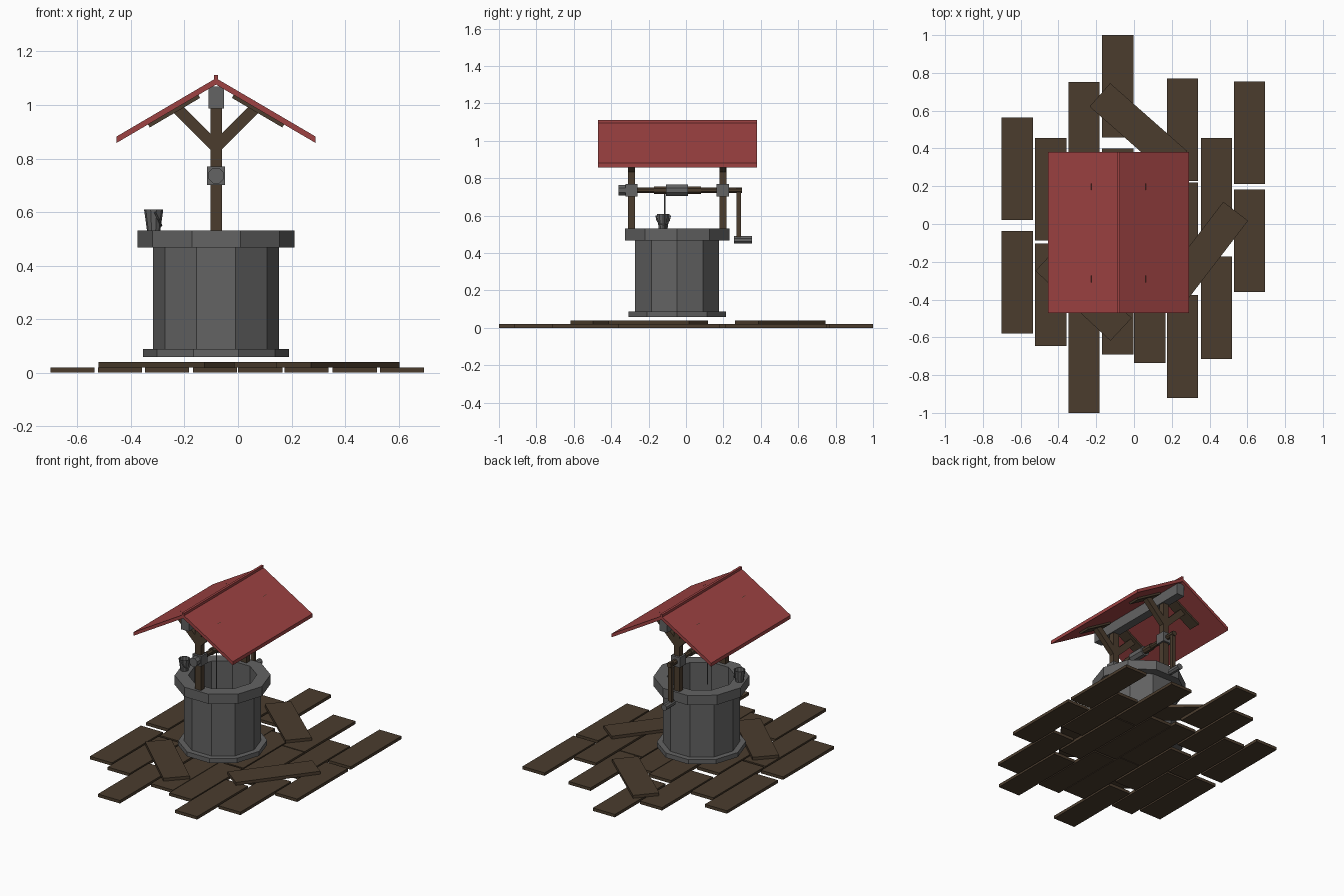
import bpy, bmesh
from math import cos, sin, pi, radians, atan
from mathutils import Matrix, Vector

if "Cube" in bpy.data.objects:
    bpy.data.objects.remove(bpy.data.objects["Cube"])


def material(name, color):
    m = bpy.data.materials.new(name)
    m.use_nodes = True
    m.diffuse_color = (*color, 1)
    bsdf = next(n for n in m.node_tree.nodes if n.type == 'BSDF_PRINCIPLED')
    bsdf.inputs["Base Color"].default_value = (*color, 1)
    return m


WOOD = material("dark wood", (0.07, 0.046, 0.027))
STONE = material("grey stone", (0.125, 0.125, 0.125))
RED = material("roof red", (0.34, 0.055, 0.055))

CX, CY = -0.082, -0.047      # centre of the well
AXLE_Z = 0.736


def finish(name, bm, mat):
    bmesh.ops.recalc_face_normals(bm, faces=bm.faces)
    me = bpy.data.meshes.new(name)
    bm.to_mesh(me)
    bm.free()
    me.materials.append(mat)
    ob = bpy.data.objects.new(name, me)
    bpy.context.collection.objects.link(ob)
    return ob


def box(name, center, size, mat, angle=0, axis='Z'):
    bm = bmesh.new()
    bmesh.ops.create_cube(bm, size=1)
    bm.transform(Matrix.Translation(center) @ Matrix.Rotation(angle, 4, axis)
                 @ Matrix.Diagonal((*size, 1)))
    return finish(name, bm, mat)


def rod(name, start, end, radius, mat, sides=8):
    """Cylinder between two points."""
    a, b = Vector(start), Vector(end)
    bm = bmesh.new()
    bmesh.ops.create_cone(bm, cap_ends=True, segments=sides, radius1=radius,
                          radius2=radius, depth=(b - a).length)
    turn = (b - a).to_track_quat('Z', 'Y').to_matrix().to_4x4()
    bm.transform(Matrix.Translation((a + b) / 2) @ turn
                 @ Matrix.Rotation(pi / sides, 4, 'Z'))
    return finish(name, bm, mat)


def lathe(name, x, y, profile, sides, mat):
    """Closed (radius, z) profile swept around a vertical axis."""
    bm = bmesh.new()
    rings = [[bm.verts.new((x + r * cos(2 * pi * i / sides),
                            y + r * sin(2 * pi * i / sides), z))
              for r, z in profile] for i in range(sides)]
    n = len(profile)
    for i in range(sides):
        a, b = rings[i], rings[(i + 1) % sides]
        for j in range(n):
            k = (j + 1) % n
            bm.faces.new((a[j], b[j], b[k], a[k]))
    return finish(name, bm, mat)


def tube(name, outer, inner, z0, z1):
    lathe(name, CX, CY, [(outer, z0), (outer, z1), (inner, z1), (inner, z0)], 10, STONE)


# Ground planks: column centre and the front end of each plank
LENGTH, WIDTH, THICK = 0.543, 0.165, 0.02
columns = {
    -0.618: (-0.58, 0.02), -0.441: (-0.645, -0.087), -0.265: (-1.0, -0.4, 0.21),
    -0.086: (-0.69, -0.142, 0.457), 0.083: (-0.735, -0.18),
    0.256: (-0.92, -0.322, 0.228), 0.436: (-0.715, -0.087), 0.612: (-0.36, 0.211),
}
for x, fronts in columns.items():
    for y in fronts:
        box("ground_plank", (x, y + LENGTH / 2, THICK / 2), (WIDTH, LENGTH, THICK), WOOD)
for x, y, deg in ((0.023, 0.504, -41.4), (0.373, -0.148, 52.5), (-0.267, -0.373, -43)):
    box("loose_plank", (x, y, THICK * 1.5), (LENGTH, WIDTH, THICK), WOOD, radians(deg))

# Stone well
tube("well_base", 0.273, 0.21, 0.058, 0.089)
tube("well_wall", 0.236, 0.21, 0.085, 0.47)
tube("well_rim", 0.2935, 0.21, 0.467, 0.532)

# Roof
HALF, RIDGE, EAVE, SLAB = 0.372, 1.1, 0.882, 0.024
pitch = atan((RIDGE - EAVE) / HALF)
for side, name in ((-1, "roof_right"), (1, "roof_left")):
    bm = bmesh.new()
    face = bm.faces.new([bm.verts.new((CX + side * x, -0.47, z)) for x, z in (
        (0, RIDGE), (HALF, EAVE), (HALF, EAVE - SLAB), (0, RIDGE - SLAB))])
    ext = bmesh.ops.extrude_face_region(bm, geom=[face])
    bmesh.ops.translate(bm, vec=(0, 0.85, 0),
                        verts=[v for v in ext["geom"] if isinstance(v, bmesh.types.BMVert)])
    finish(name, bm, RED)
box("roof_ridge", (CX, -0.045, 1.1), (0.016, 0.85, 0.024), RED)
box("ridge_beam", (CX, -0.045, 1.028), (0.058, 0.81, 0.082), STONE)

# Posts, braces, roof battens and axle bearings at each end
for y in (CY - 0.244, CY + 0.244):
    box("post", (CX, y, 0.765), (0.043, 0.038, 0.47), WOOD)
    box("axle_bearing", (CX, y, AXLE_Z), (0.066, 0.066, 0.068), STONE)
    for side in (-1, 1):
        box("brace", (CX + side * 0.078, y, 0.92), (0.23, 0.036, 0.042), WOOD,
            -side * pi / 4, 'Y')
        box("roof_batten", (CX + side * 0.158, y, 0.979), (0.218, 0.08, 0.018), WOOD,
            side * pitch, 'Y')

# Winding axle along y, from thin shaft to the rope drum
for name, y0, y1, radius, mat in (
        ("axle", -0.33, 0.30, 0.017, WOOD), ("axle_sleeve", -0.17, 0.08, 0.023, WOOD),
        ("rope_drum", -0.107, 0.01, 0.034, STONE), ("axle_cap", -0.36, -0.32, 0.031, STONE)):
    rod(name, (CX, y0, AXLE_Z), (CX, y1, AXLE_Z), radius, mat)

# Crank
box("crank_arm", (CX, 0.281, 0.615), (0.026, 0.024, 0.27), WOOD)
rod("crank_handle", (CX, 0.257, 0.471), (CX, 0.353, 0.471), 0.021, STONE)

# Rope and bucket
rod("rope", (CX, -0.113, 0.45), (CX, -0.113, AXLE_Z), 0.004, STONE, 6)
BX, BY = -0.315, -0.122
lathe("bucket", BX, BY, [(0.001, 0.532), (0.025, 0.532), (0.036, 0.61), (0.031, 0.61),
                         (0.022, 0.54), (0.001, 0.54)], 10, STONE)
arc = [(BX + 0.005 + 0.034 * sin(t) * 0.7, BY + 0.038 * cos(t), 0.6 - 0.05 * sin(t))
       for t in (pi * i / 6 for i in range(7))]
for a, b in zip(arc, arc[1:]):
    rod("bucket_handle", a, b, 0.004, STONE, 6)
